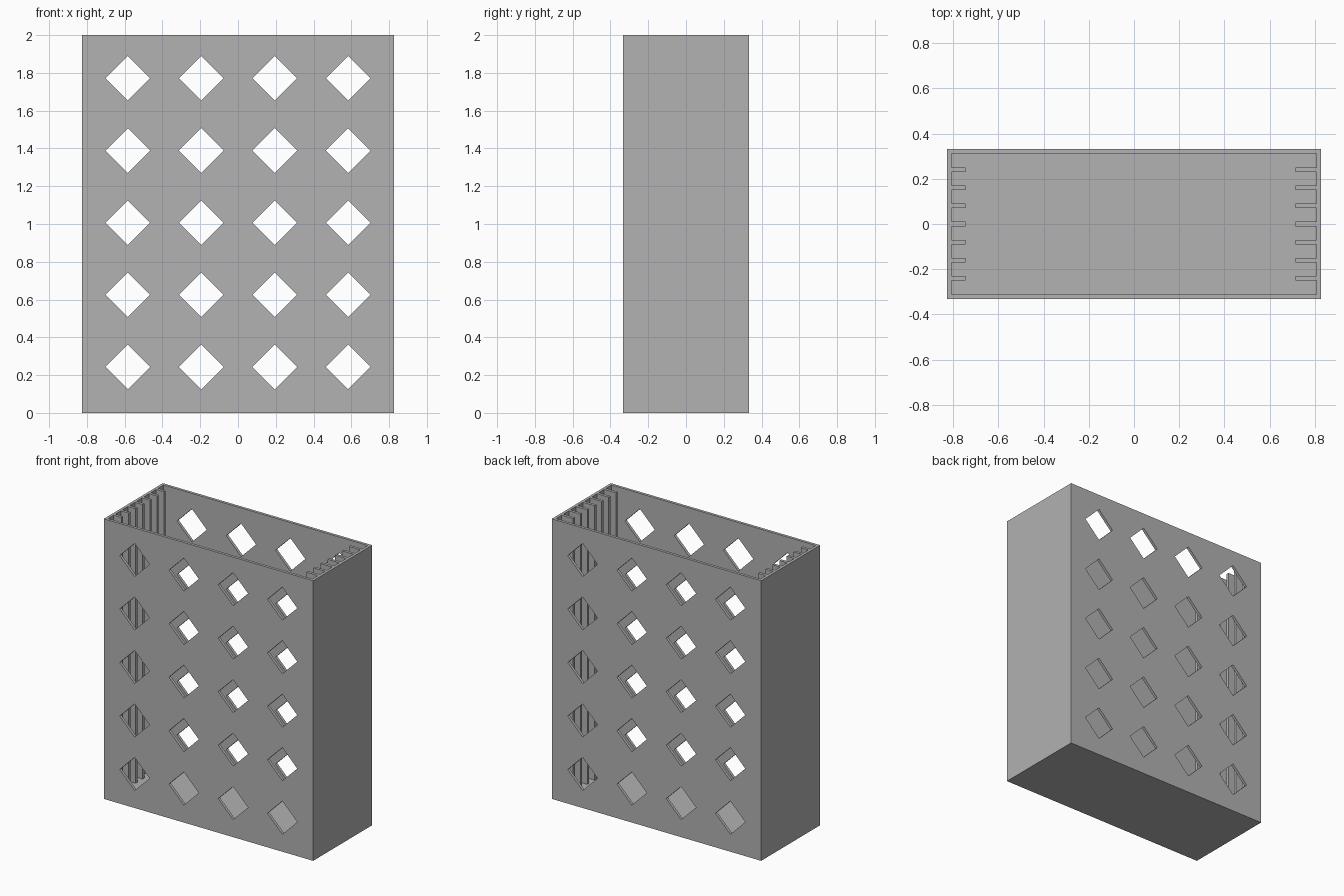
import bpy
import bmesh
from math import cos, sin, pi

if "Cube" in bpy.data.objects:
    bpy.data.objects.remove(bpy.data.objects["Cube"], do_unlink=True)

HALF_X, HALF_Y, HEIGHT = 0.827, 0.333, 2.0
WALL, FLOOR = 0.02, 0.04
RIB_PITCH, RIB_HALF = 0.08, 0.01
LEFT_TIP, RIGHT_TIP = 0.716, -0.746   # inner ends of the ribs on each side

grey = bpy.data.materials.new("plain grey")
grey.use_nodes = True
colour = (0.445, 0.445, 0.445, 1)
grey.diffuse_color = colour
grey.node_tree.nodes["Principled BSDF"].inputs["Base Color"].default_value = colour


def prisms(name, outlines, offset):
    """Object made of outlines, each extruded along the offset vector."""
    bm = bmesh.new()
    for outline in outlines:
        face = bm.faces.new([bm.verts.new(p) for p in outline])
        out = bmesh.ops.extrude_face_region(bm, geom=[face], use_keep_orig=True)
        moved = [g for g in out["geom"] if isinstance(g, bmesh.types.BMVert)]
        bmesh.ops.translate(bm, verts=moved, vec=offset)
    bmesh.ops.recalc_face_normals(bm, faces=bm.faces)
    mesh = bpy.data.meshes.new(name)
    bm.to_mesh(mesh)
    bm.free()
    mesh.materials.append(grey)
    obj = bpy.data.objects.new(name, mesh)
    bpy.context.collection.objects.link(obj)
    return obj


def cut(body, cutter):
    """Subtract the cutter from the body, then discard it."""
    mod = body.modifiers.new(cutter.name, 'BOOLEAN')
    mod.operation, mod.solver, mod.object = 'DIFFERENCE', 'EXACT', cutter
    bpy.context.view_layer.objects.active = body
    bpy.ops.object.modifier_apply(modifier=mod.name)
    bpy.data.objects.remove(cutter, do_unlink=True)


def comb(wall_x, tip_x):
    """Wall outline with seven guide ribs, from front to back."""
    pts = [(wall_x, WALL - HALF_Y)]
    for i in range(-3, 4):
        y = i * RIB_PITCH
        pts += [(wall_x, y - RIB_HALF), (tip_x, y - RIB_HALF),
                (tip_x, y + RIB_HALF), (wall_x, y + RIB_HALF)]
    return pts + [(wall_x, HALF_Y - WALL)]


# Outer block
corners = [(-HALF_X, -HALF_Y, 0), (HALF_X, -HALF_Y, 0),
           (HALF_X, HALF_Y, 0), (-HALF_X, HALF_Y, 0)]
box = prisms("slotted_box", [corners], (0, 0, HEIGHT))

# Hollow inside, leaving walls, floor and ribs
inner = HALF_X - WALL
outline = comb(inner, LEFT_TIP) + comb(-inner, RIGHT_TIP)[::-1]
cut(box, prisms("cavity_cutter", [[(x, y, FLOOR) for x, y in outline]], (0, 0, HEIGHT)))

# Diamond openings through front and back walls
diamonds = []
for col in range(4):
    for row in range(5):
        cx, cz = (col - 1.5) * 0.389, 1.007 + (row - 2) * 0.382
        diamonds.append([(cx + 0.118 * cos(k * pi / 2), -1, cz + 0.118 * sin(k * pi / 2))
                         for k in range(4)])
cut(box, prisms("diamond_cutter", diamonds, (0, 2, 0)))
